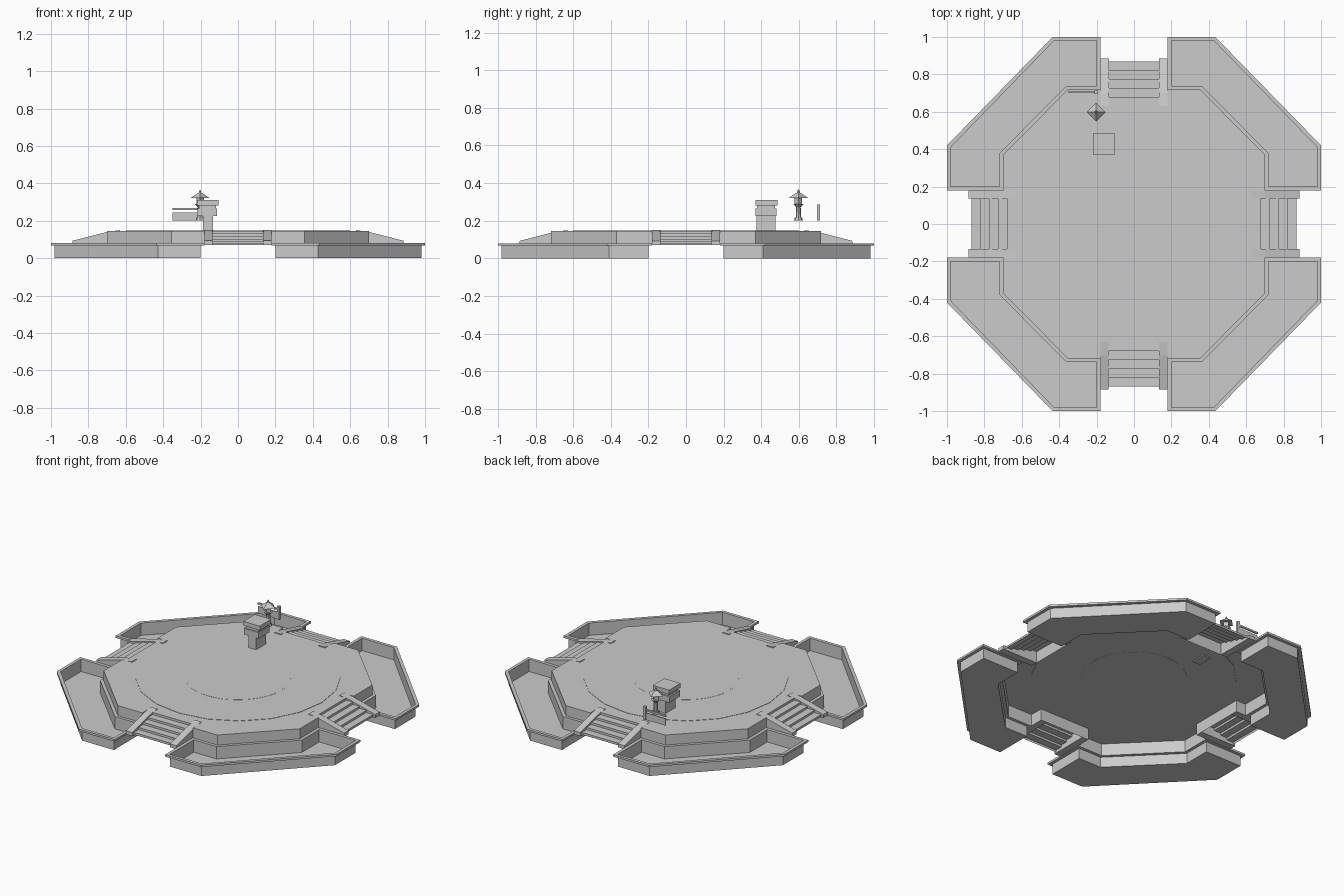
import bpy
import bmesh
from math import pi
from mathutils import Matrix

if "Cube" in bpy.data.objects:
    bpy.data.objects.remove(bpy.data.objects["Cube"])

GREY = (0.6, 0.6, 0.6, 1)
stone = bpy.data.materials.new("grey stone")
stone.use_nodes = True
stone.diffuse_color = GREY
stone.node_tree.nodes["Principled BSDF"].inputs["Base Color"].default_value = GREY

TOP = 0.145      # plaza height
RIM = 0.08       # planter rim height


def finish(name, bm):
    mesh = bpy.data.meshes.new(name)
    bm.to_mesh(mesh)
    bm.free()
    mesh.materials.append(stone)
    obj = bpy.data.objects.new(name, mesh)
    bpy.context.collection.objects.link(obj)
    return obj


def loop(bm, pts, z):
    return [bm.verts.new((x, y, z)) for x, y in pts]


def bridge(bm, a, b):
    for i in range(len(a)):
        j = (i + 1) % len(a)
        bm.faces.new((a[i], a[j], b[j], b[i]))


def box(name, x, y, z):
    """Box from three (low, high) ranges."""
    bm = bmesh.new()
    rect = [(x[0], y[0]), (x[1], y[0]), (x[1], y[1]), (x[0], y[1])]
    low, high = loop(bm, rect, z[0]), loop(bm, rect, z[1])
    bm.faces.new(low[::-1])
    bm.faces.new(high)
    bridge(bm, low, high)
    return finish(name, bm)


def frustum(name, centre, sides, r1, r2, z1, z2, turn=0):
    bm = bmesh.new()
    place = Matrix.Translation((*centre, (z1 + z2) / 2)) @ Matrix.Rotation(turn, 4, "Z")
    bmesh.ops.create_cone(bm, cap_ends=True, segments=sides, radius1=r1,
                          radius2=r2, depth=z2 - z1, matrix=place)
    return finish(name, bm)


def prism_yz(bm, profile, x1, x2):
    a = [bm.verts.new((x1, y, z)) for y, z in profile]
    b = [bm.verts.new((x2, y, z)) for y, z in profile]
    bridge(bm, a, b)
    bm.faces.new(a[::-1])
    bm.faces.new(b)


# Plaza: octagonal sheet with a notch for each stair and a skirt wall
quarter = [(0.7, 0.18), (0.7, 0.37), (0.355, 0.718), (0.18, 0.718), (0.18, 0.63)]
outline = [(0.63, 0.18)] + quarter
outline += [(-x, y) for x, y in reversed(outline)]
outline += [(-x, -y) for x, y in outline]
bm = bmesh.new()
upper = loop(bm, outline, TOP)
bm.faces.new(upper)
bridge(bm, loop(bm, outline, RIM - 0.01), upper)
finish("plaza", bm)

# Round paving inlays
frustum("round_paving", (0, 0), 20, 0.6, 0.6, TOP - 0.004, TOP + 0.002)
frustum("centre_paving", (0, 0), 40, 0.31, 0.31, TOP - 0.005, TOP + 0.003)

# Four corner planters: open tray with a projecting rim
rim_out = [(1, 0.18), (1, 0.42), (0.435, 1), (0.18, 1),
           (0.18, 0.718), (0.355, 0.718), (0.7, 0.37), (0.7, 0.18)]
tray = [(0.98, 0.2), (0.98, 0.41), (0.427, 0.98), (0.2, 0.98),
        (0.2, 0.737), (0.363, 0.737), (0.72, 0.378), (0.72, 0.2)]
for side, sx in (("left", 1), ("right", -1)):
    for end, sy in (("back", 1), ("front", -1)):
        bm = bmesh.new()
        floor = loop(bm, tray, 0)
        bm.faces.new(floor[::-1])
        inner = loop(bm, tray, RIM)
        bridge(bm, floor, inner)
        edge = loop(bm, rim_out, RIM)
        under = loop(bm, rim_out, RIM - 0.013)
        neck = loop(bm, tray, RIM - 0.013)
        bridge(bm, edge, inner)
        bridge(bm, under, edge)
        bridge(bm, neck, under)
        bmesh.ops.scale(bm, vec=(sx, sy, 1), verts=bm.verts)
        if sx * sy < 0:
            bmesh.ops.reverse_faces(bm, faces=bm.faces)
        finish(f"{end}_{side}_planter", bm)

# Four stairs: folded step sheet between two sloping side ramps
STEPS = 5
for i, where in enumerate(("back", "right", "front", "left")):
    spin = Matrix.Rotation(i * pi / 2, 3, "Z")
    bm = bmesh.new()
    run, rise = 0.24 / STEPS, (TOP - 0.075) / STEPS
    path = [(0.63, TOP)]
    for s in range(STEPS):
        y, z = 0.63 + run * (s + 1), TOP - rise * s
        path += [(y, z), (y, z - rise)]
    rows = [[bm.verts.new((x, y, z)) for x in (-0.14, 0.14)] for y, z in path]
    for a, b in zip(rows, rows[1:]):
        bm.faces.new((a[0], b[0], b[1], a[1]))
    bmesh.ops.rotate(bm, matrix=spin, verts=bm.verts)
    bmesh.ops.recalc_face_normals(bm, faces=bm.faces)
    finish(f"{where}_steps", bm)

    bm = bmesh.new()
    ramp = [(0.63, 0.07), (0.885, 0.07), (0.885, 0.093), (0.7, 0.14), (0.63, 0.15)]
    prism_yz(bm, ramp, -0.18, -0.135)
    prism_yz(bm, ramp, 0.135, 0.18)
    bmesh.ops.rotate(bm, matrix=spin, verts=bm.verts)
    bmesh.ops.recalc_face_normals(bm, faces=bm.faces)
    finish(f"{where}_ramps", bm)

# Stone pillar made of stacked blocks
box("pillar_shaft", (-0.188, -0.133), (0.375, 0.475), (0.135, 0.226))
box("pillar_block", (-0.218, -0.112), (0.37, 0.482), (0.226, 0.265))
box("pillar_neck", (-0.208, -0.118), (0.378, 0.474), (0.265, 0.282))
box("pillar_cap", (-0.22, -0.103), (0.369, 0.486), (0.282, 0.31))

# Stone lantern with a pointed four-sided roof
spot = (-0.203, 0.598)
for part, sides, r1, r2, z1, z2 in (
        ("base", 8, 0.024, 0.02, 0.2, 0.216),
        ("post", 8, 0.014, 0.012, 0.216, 0.272),
        ("shelf", 8, 0.013, 0.028, 0.272, 0.29),
        ("light_box", 4, 0.02, 0.02, 0.29, 0.322),
        ("roof", 4, 0.05, 0.012, 0.322, 0.348),
        ("finial", 6, 0.009, 0.003, 0.348, 0.365)):
    frustum("lantern_" + part, spot, sides, r1, r2, z1, z2)

# Short fence
box("fence_panel", (-0.35, -0.2), (0.702, 0.708), (0.2, 0.245))
box("fence_rail", (-0.35, -0.2), (0.7, 0.71), (0.257, 0.268))
box("fence_post", (-0.21, -0.193), (0.696, 0.713), (0.2, 0.285))
